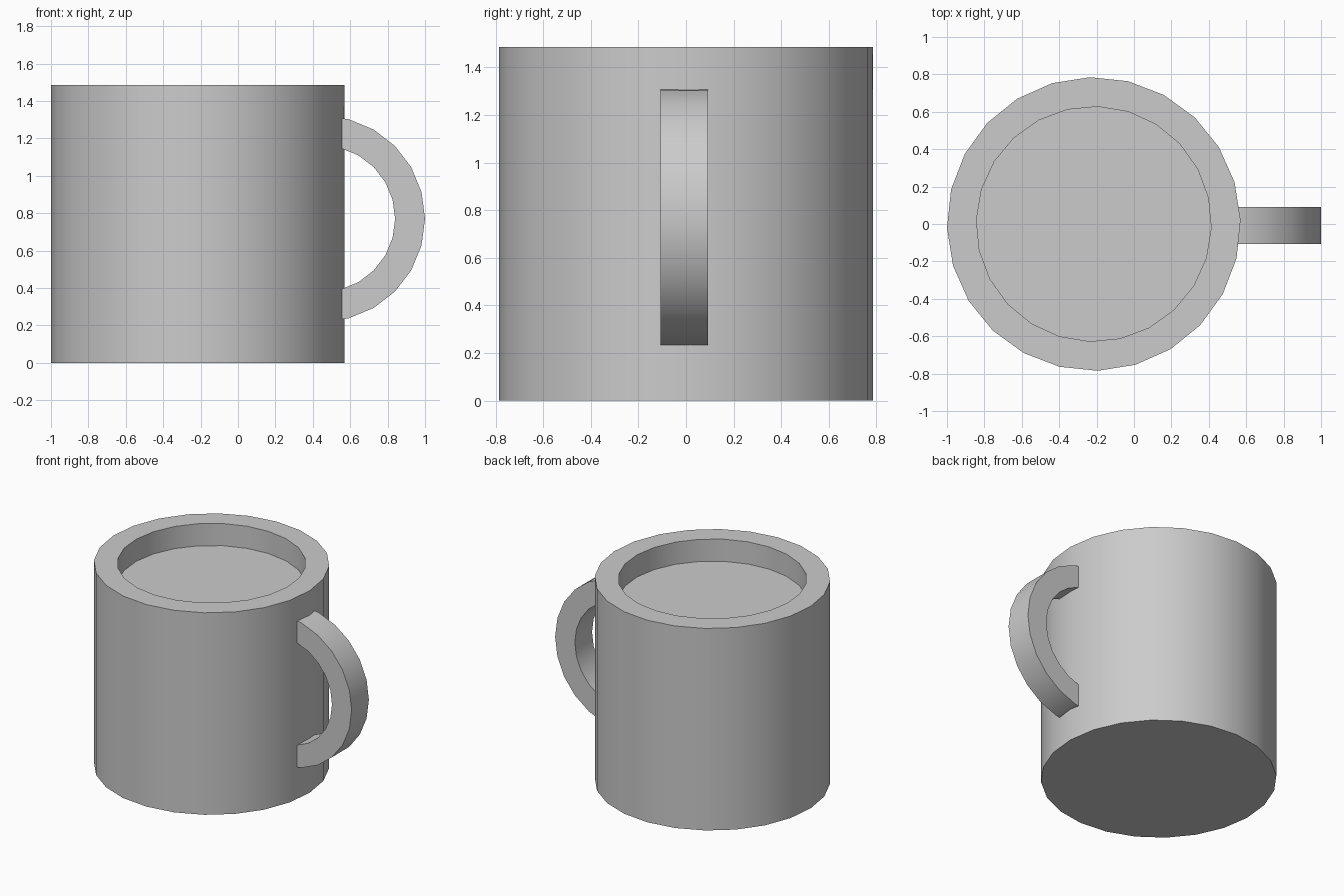
import bpy, bmesh, math

if "Cube" in bpy.data.objects:
    bpy.data.objects.remove(bpy.data.objects["Cube"])

SIDES = 24
CX, HEIGHT = -0.215, 1.485

grey = bpy.data.materials.new("plain grey")
grey.diffuse_color = (0.6, 0.6, 0.6, 1)
grey.use_nodes = True
grey.node_tree.nodes["Principled BSDF"].inputs["Base Color"].default_value = grey.diffuse_color


def finish(name, bm):
    bmesh.ops.recalc_face_normals(bm, faces=bm.faces)
    mesh = bpy.data.meshes.new(name)
    bm.to_mesh(mesh)
    bm.free()
    mesh.materials.append(grey)
    obj = bpy.data.objects.new(name, mesh)
    bpy.context.collection.objects.link(obj)
    bpy.ops.object.select_all(action='DESELECT')
    obj.select_set(True)
    bpy.context.view_layer.objects.active = obj
    bpy.ops.object.shade_smooth_by_angle(angle=math.radians(30))
    return obj


def bridge(bm, a, b):
    n = len(a)
    for i in range(n):
        j = (i + 1) % n
        bm.faces.new((a[i], a[j], b[j], b[i]))


# Cup body: outer wall, flat rim and shallow recess, closed at both ends
bm = bmesh.new()
rings = []
for radius, z, turn in ((0.785, 0, 1.5), (0.785, HEIGHT, 1.5),
                        (0.628, HEIGHT, -2), (0.628, 1.322, -2)):
    ring = []
    for i in range(SIDES):
        a = math.radians(turn) + math.tau * i / SIDES
        ring.append(bm.verts.new((CX + radius * math.cos(a), radius * math.sin(a), z)))
    rings.append(ring)
for a, b in zip(rings, rings[1:]):
    bridge(bm, a, b)
bm.faces.new(rings[0])
bm.faces.new(rings[-1])
finish("cup_body", bm)

# Handle: rectangular section swept along an arc, ends sunk into the wall
bm = bmesh.new()
HX, HZ, R_OUT, R_IN = 0.449, 0.77, 0.551, 0.391
Y0, Y1 = -0.108, 0.092
END_X = 0.545


def arc_point(radius, i):
    a = math.radians(15 * i)
    x, z = radius * math.cos(a), radius * math.sin(a)
    if HX + x < END_X:                      # trim the end on the chord
        b = math.radians(15 * (abs(i) - 1)) * (1 if i > 0 else -1)
        px, pz = radius * math.cos(b), radius * math.sin(b)
        t = (HX + px - END_X) / (px - x)
        x, z = END_X - HX, pz + (z - pz) * t
    return HX + x, HZ + z


sections = []
for i in range(-6, 7):
    (ox, oz), (ix, iz) = arc_point(R_OUT, i), arc_point(R_IN, i)
    sections.append([bm.verts.new(p) for p in
                     ((ox, Y0, oz), (ox, Y1, oz), (ix, Y1, iz), (ix, Y0, iz))])
for a, b in zip(sections, sections[1:]):
    bridge(bm, a, b)
bm.faces.new(sections[0])
bm.faces.new(sections[-1])
finish("handle", bm)
